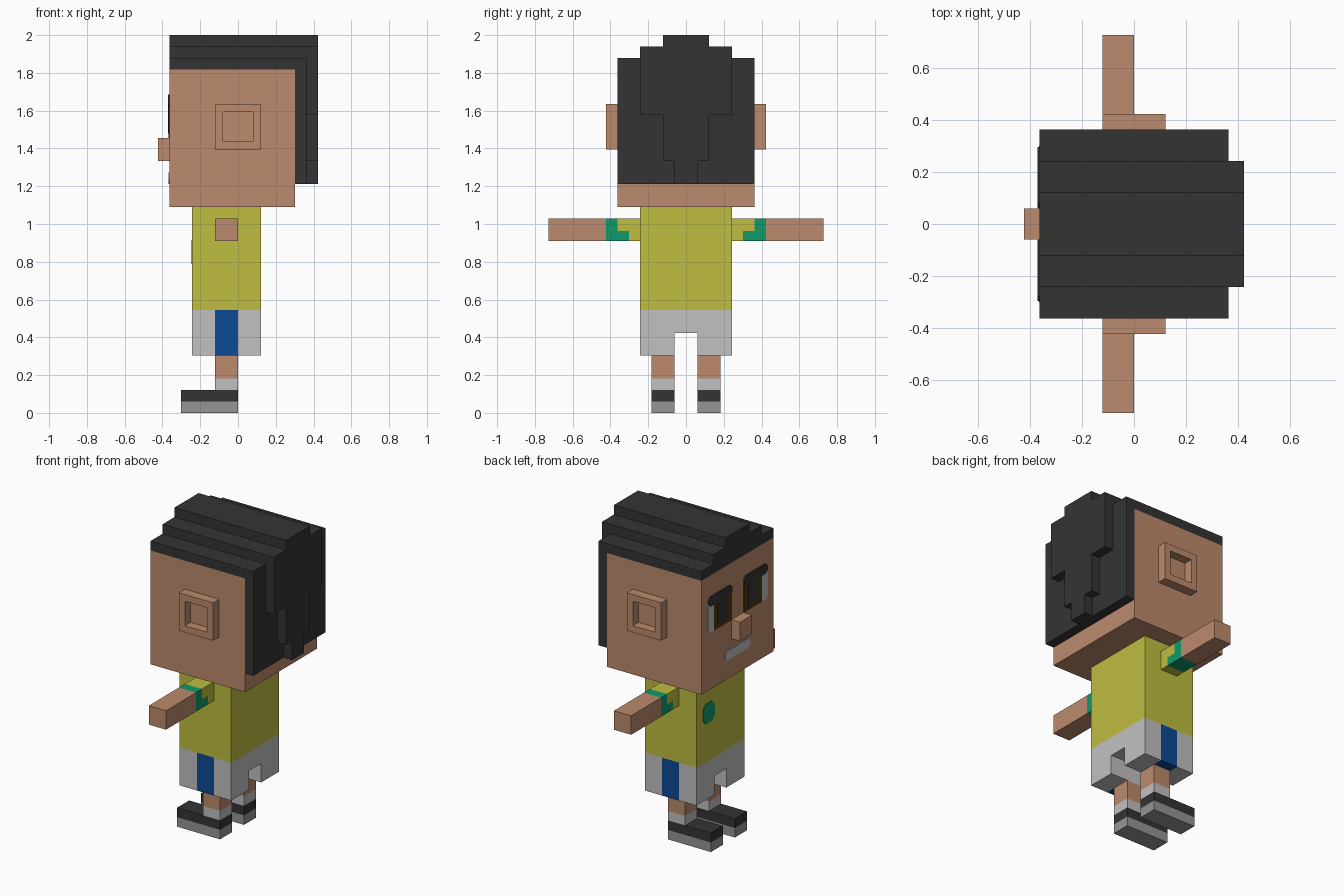
import bpy, bmesh

U = 2 / 33  # one block unit

if "Cube" in bpy.data.objects:
    bpy.data.objects.remove(bpy.data.objects["Cube"], do_unlink=True)


def material(name, rgb):
    lin = [((c / 255 + 0.055) / 1.055) ** 2.4 if c > 10 else c / 255 / 12.92 for c in rgb]
    m = bpy.data.materials.new(name)
    m.use_nodes = True
    m.diffuse_color = (*lin, 1)
    bsdf = m.node_tree.nodes["Principled BSDF"]
    bsdf.inputs["Base Color"].default_value = (*lin, 1)
    bsdf.inputs["Roughness"].default_value = 0.9
    return m


SKIN = material("skin", (188, 138, 109))
HAIR = material("charcoal", (52, 52, 52))
YELLOW = material("yellow", (191, 189, 64))
PALE = material("pale grey", (193, 193, 193))
BLUE = material("blue", (12, 74, 148))
GREEN = material("green", (14, 155, 106))
SOLE = material("mid grey", (149, 149, 149))
BROWN = material("dark brown", (84, 56, 10))


def finish(name, bm, *mats):
    bmesh.ops.recalc_face_normals(bm, faces=bm.faces[:])
    bmesh.ops.scale(bm, vec=(U, U, U), verts=bm.verts[:])
    me = bpy.data.meshes.new(name)
    bm.to_mesh(me)
    bm.free()
    for m in mats:
        me.materials.append(m)
    ob = bpy.data.objects.new(name, me)
    bpy.context.collection.objects.link(ob)
    return ob


def prism_mesh(pts, x0, x1):
    """Extrude a (y, z) outline from x0 to x1, in block units."""
    bm = bmesh.new()
    face = bm.faces.new([bm.verts.new((x0, y, z)) for y, z in pts])
    new = bmesh.ops.extrude_face_region(bm, geom=[face])["geom"]
    verts = [v for v in new if isinstance(v, bmesh.types.BMVert)]
    bmesh.ops.translate(bm, vec=(x1 - x0, 0, 0), verts=verts)
    bmesh.ops.recalc_face_normals(bm, faces=bm.faces[:])
    return bm


def rect(y0, y1, z0, z1):
    return [(y0, z0), (y1, z0), (y1, z1), (y0, z1)]


def mirrored(half):
    """Close a half outline by reflecting it in y."""
    return half + [(-y, z) for y, z in reversed(half)]


def box(name, x0, x1, y0, y1, z0, z1, mat):
    return finish(name, prism_mesh(rect(y0, y1, z0, z1), x0, x1), mat)


def plate(name, surface_x, y0, y1, z0, z1, mat, thick, c=0.3):
    """Thin plate with clipped corners on a surface facing -x."""
    y0, y1 = min(y0, y1), max(y0, y1)
    pts = [(y0 + c, z0), (y1 - c, z0), (y1, z0 + c), (y1, z1 - c),
           (y1 - c, z1), (y0 + c, z1), (y0, z1 - c), (y0, z0 + c)]
    finish(name, prism_mesh(pts, surface_x - thick, surface_x), mat)


# Head and nose
box("head", -6, 5, -6, 6, 18, 30, SKIN)
box("nose", -7, -6, -1, 1, 22, 24, SKIN)
plate("mouth", -6, -2.1, 2.1, 20, 21, PALE, 0.06)

# Hair: stepped crown, back panel and pointed outer layer
finish("hair_crown", prism_mesh(mirrored(
    [(6, 30), (6, 31), (4, 31), (4, 32), (2, 32), (2, 33)]), -6, 6), HAIR)
box("hair_back", 5, 6, -6, 6, 20, 30, HAIR)
finish("hair_back_layer", prism_mesh(mirrored(
    [(1, 20), (1, 22), (2, 22), (2, 26), (4, 26), (4, 32), (2, 32), (2, 33)]), 6, 7), HAIR)

# Torso and chest badge
box("shirt", -4, 2, -4, 4, 9, 18, YELLOW)
plate("chest_badge", -4, 1, 2.9, 13, 15.1, GREEN, 0.06, 0.45)

# Shorts with a notch between the legs and a blue stripe down each side
bm = prism_mesh(mirrored([(4, 9), (4, 5), (1, 5), (1, 7)]), -4, 2)
for co, no in (((-2, 0, 0), (1, 0, 0)), ((0, 0, 0), (1, 0, 0)),
               ((0, -3, 0), (0, 1, 0)), ((0, 3, 0), (0, 1, 0))):
    geom = bm.verts[:] + bm.edges[:] + bm.faces[:]
    bmesh.ops.bisect_plane(bm, geom=geom, plane_co=co, plane_no=no)
for f in bm.faces:
    c = f.calc_center_median()
    if -2 < c.x < 0 and abs(c.y) > 3 and f.normal.z < 0.5:
        f.material_index = 1
finish("shorts", bm, PALE, BLUE)

# Paired parts on the -y and +y sides
for side, s in (("front", -1), ("back", 1)):
    def pair(part, x0, x1, y0, y1, z0, z1, mat):
        box(f"{side}_{part}", x0, x1, *sorted((s * y0, s * y1)), z0, z1, mat)

    # Arm with a sleeve that ends in a green trim, deeper underneath
    pair("sleeve", -2, 0, 4, 5, 15, 17, YELLOW)
    pair("sleeve_top", -2, 0, 5, 6, 15.9, 17, YELLOW)
    pair("trim_under", -2, 0, 5, 6, 15, 15.9, GREEN)
    pair("trim", -2, 0, 6, 7, 15, 17, GREEN)
    pair("arm", -2, 0, 7, 12, 15, 17, SKIN)

    # Leg, sock and shoe
    pair("leg", -2, 0, 1, 3, 3, 5, SKIN)
    pair("sock", -2, 0, 1, 3, 2, 3, PALE)
    pair("shoe", -5, 0, 1, 3, 1, 2, HAIR)
    pair("sole", -5, 0, 1, 3, 0, 1, SOLE)

    # Ear with a square hollow
    bm = prism_mesh(rect(*sorted((s * 6, s * 7)), 23, 27), -2, 2)
    outer = max(bm.faces, key=lambda f: f.calc_center_median().y * s)
    bmesh.ops.inset_region(bm, faces=[outer], thickness=1)
    hollow = bmesh.ops.extrude_discrete_faces(bm, faces=[outer])["faces"][0]
    bmesh.ops.translate(bm, vec=(0, -0.95 * s, 0), verts=hollow.verts[:])
    finish(f"{side}_ear", bm, SKIN)

    # Eye: white, iris, pupil and brow as layered plates
    plate(f"{side}_eye_white", -6, 3.6 * s, 5 * s, 24, 27.2, PALE, 0.04)
    plate(f"{side}_iris", -6, 1 * s, 4 * s, 24, 27.2, BROWN, 0.07, 0.1)
    plate(f"{side}_pupil", -6, 1.7 * s, 3.4 * s, 24.4, 27.2, HAIR, 0.1, 0.1)
    plate(f"{side}_brow", -6, 1 * s, 4.9 * s, 26.8, 27.8, HAIR, 0.13)
